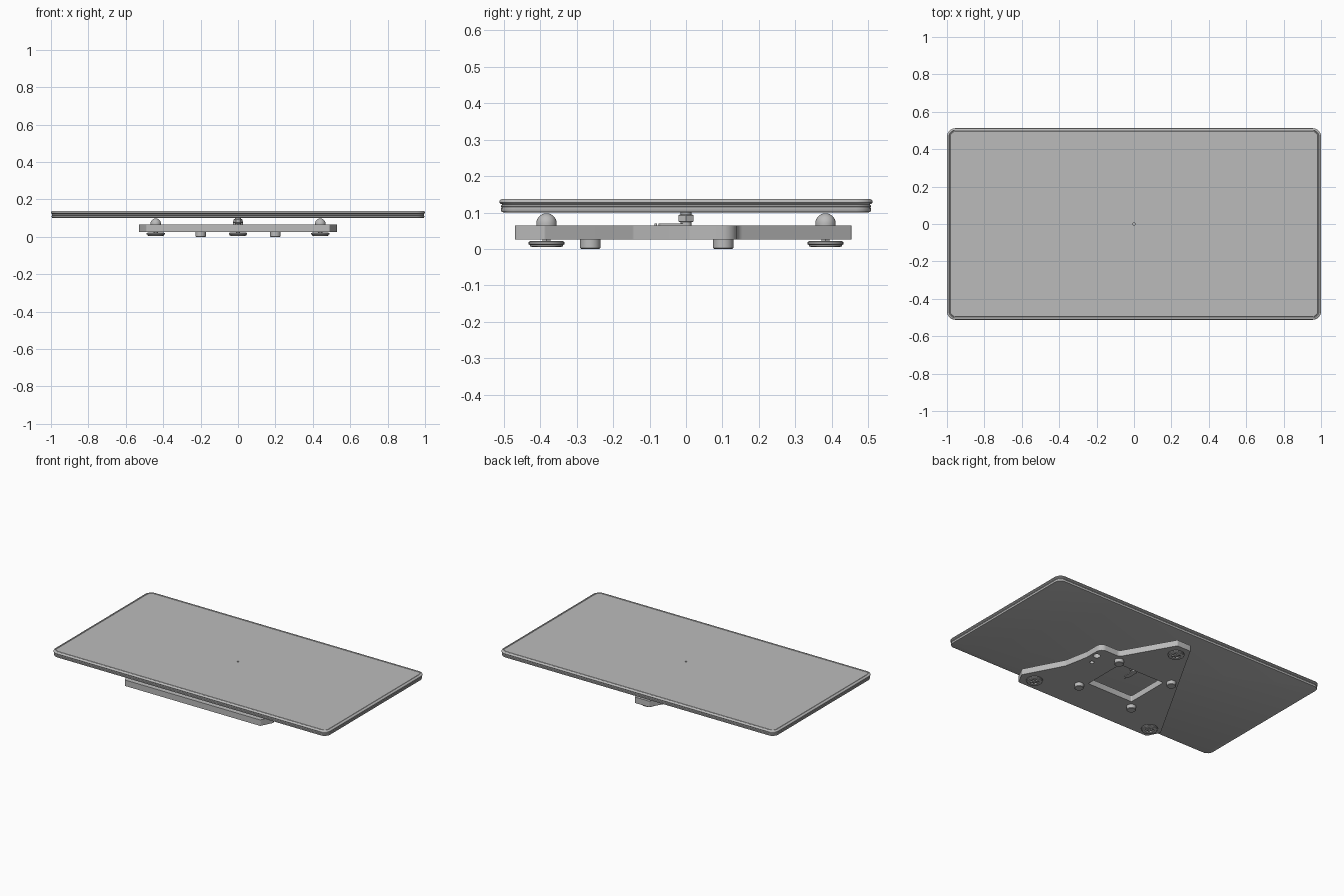
import bpy, bmesh, math
from mathutils import Vector

cube = bpy.data.objects.get("Cube")
if cube:
    bpy.data.objects.remove(cube, do_unlink=True)

grey = bpy.data.materials.new("mid grey")
grey.use_nodes = True
GREY = (0.5, 0.5, 0.5, 1)
grey.diffuse_color = GREY
grey.node_tree.nodes["Principled BSDF"].inputs["Base Color"].default_value = GREY


def finish(obj, angle=35):
    """Give the object its colour and smooth shading with sharp edges."""
    obj.data.materials.clear()
    obj.data.materials.append(grey)
    bpy.ops.object.select_all(action='DESELECT')
    obj.select_set(True)
    bpy.context.view_layer.objects.active = obj
    bpy.ops.object.shade_smooth_by_angle(angle=math.radians(angle))
    return obj


def skin(name, rings, loop=False):
    """Bridge rings of points; cap the ends, or join them when loop is set."""
    bm = bmesh.new()
    rows = [[bm.verts.new(p) for p in ring] for ring in rings]
    n = len(rows[0])
    pairs = list(zip(rows, rows[1:] + rows[:1])) if loop else list(zip(rows, rows[1:]))
    for a, b in pairs:
        for i in range(n):
            j = (i + 1) % n
            bm.faces.new((a[i], a[j], b[j], b[i]))
    if not loop:
        bm.faces.new(rows[0][::-1])
        bm.faces.new(rows[-1])
    bmesh.ops.recalc_face_normals(bm, faces=bm.faces)
    mesh = bpy.data.meshes.new(name)
    bm.to_mesh(mesh)
    bm.free()
    obj = bpy.data.objects.new(name, mesh)
    bpy.context.collection.objects.link(obj)
    return obj


def circle(x, y, r, n=32):
    return [(x + r * math.cos(math.tau * i / n), y + r * math.sin(math.tau * i / n))
            for i in range(n)]


def lathe(name, x, y, profile, n=32, loop=False):
    """Turn an (r, z) profile about a vertical axis."""
    return finish(skin(name, [[(*p, z) for p in circle(x, y, r, n)]
                              for r, z in profile], loop))


def rounded(points, steps=6):
    """Round each (x, y, radius) corner of a polygon."""
    out = []
    for i, (x, y, r) in enumerate(points):
        p = Vector((x, y))
        a = Vector(points[i - 1][:2]) - p
        b = Vector(points[(i + 1) % len(points)][:2]) - p
        if r == 0:
            out.append((x, y))
            continue
        cut = r / math.tan(a.angle(b) / 2)
        start, end = p + a.normalized() * cut, p + b.normalized() * cut
        centre = p + (a.normalized() + b.normalized()).normalized() * r / math.sin(a.angle(b) / 2)
        for k in range(steps + 1):
            d = start.lerp(end, k / steps) - centre
            out.append(tuple(centre + d.normalized() * r))
    return out


def rectangle(x0, x1, y0, y1, r):
    return rounded([(x0, y0, r), (x1, y0, r), (x1, y1, r), (x0, y1, r)])


# Bed plate: stepped edge, bulging lip and shallow rim around the top face
bed_profile = [(.012, .1), (.006, .102), (.004, .105), (.004, .112), (.006, .113),
               (.006, .115), (.004, .116), (.005, .12), (.008, .122), (.003, .124),
               (0, .127), (0, .132), (.002, .135), (.006, .137), (.011, .137),
               (.013, .134), (.016, .134), (.018, .136)]
bed = skin("bed_plate", [[(*p, z) for p in rectangle(-1 + d, 1 - d, -.512 + d, .512 - d, .045 - d)]
                         for d, z in bed_profile])
bpy.ops.mesh.primitive_cylinder_add(vertices=24, radius=.007, depth=.03, location=(0, 0, .137))
cutter = bpy.context.object
cutter.name = "centre_hole_cutter"
cutter.hide_render = True
hole = bed.modifiers.new("centre_hole", 'BOOLEAN')
hole.object = cutter
hole.operation = 'DIFFERENCE'
bpy.context.view_layer.objects.active = bed
bpy.ops.object.modifier_apply(modifier=hole.name)
bpy.data.objects.remove(cutter, do_unlink=True)
finish(bed)

# Triangular carriage with a side tab, a square window and cable holes
outline = rounded([(-.49, -.47, .01), (.49, -.47, .01), (.53, -.39, .01),
                   (.40, -.145, .02), (.37, .01, .03), (.37, .14, .04),
                   (.23, .14, .03), (.05, .455, .01), (-.05, .455, .01),
                   (-.53, -.39, .01)])
loops = [outline, rectangle(-.165, .165, -.22, .07, .008),
         circle(.335, .06, .022), circle(.31, -.015, .013)]
curve = bpy.data.curves.new("carriage", 'CURVE')
curve.dimensions = '2D'
curve.fill_mode = 'BOTH'
curve.extrude = .0195
for points in loops:
    spline = curve.splines.new('POLY')
    spline.points.add(len(points) - 1)
    for point, (x, y) in zip(spline.points, points):
        point.co = (x, y, 0, 1)
    spline.use_cyclic_u = True
carriage = bpy.data.objects.new("carriage", curve)
bpy.context.collection.objects.link(carriage)
carriage.location.z = .0455
bpy.ops.object.select_all(action='DESELECT')
carriage.select_set(True)
bpy.context.view_layer.objects.active = carriage
bpy.ops.object.convert(target='MESH')
carriage = bpy.context.object
finish(carriage)

# Round feet around the window
for i, (x, y) in enumerate([(-.2, -.263), (.2, -.263), (-.2, .102), (.2, .102)]):
    lathe(f"foot_{i + 1}", x, y, [(.025, 0), (.028, .003), (.028, .03)])

# Levelling points: dome above the carriage, hollow thumb wheel below
dome = [(.028, .06)] + [(.028 * math.cos(a), .07 + .028 * math.sin(a))
                        for a in (math.radians(d) for d in range(0, 89, 11))]
wheel = [(.026, .02), (.026, .006), (.038, .005), (.045, .007), (.045, .011),
         (.049, .013), (.049, .019), (.044, .022), (.034, .022), (.034, .02)]
for i, (x, y) in enumerate([(-.44, -.383), (.44, -.383), (0, .383)]):
    lathe(f"dome_{i + 1}", x, y, dome)
    lathe(f"wheel_rim_{i + 1}", x, y, wheel, loop=True)
    lathe(f"wheel_web_{i + 1}", x, y, [(.036, .015), (.036, .021)])
    lathe(f"wheel_hub_{i + 1}", x, y, [(.012, .007), (.012, .028)], 6)
    for k in range(3):
        bpy.ops.mesh.primitive_cube_add(size=1, location=(x, y, .0125))
        spoke = bpy.context.object
        spoke.name = f"wheel_spoke_{i + 1}_{k + 1}"
        spoke.scale = (.056, .008, .008)
        spoke.rotation_euler.z = math.pi * k / 3
        finish(spoke)

# Centre bolt with hex nut under the bed
lathe("centre_bolt", 0, 0, [(.015, .064), (.015, .104)])
lathe("centre_nut", 0, 0, [(.021, .074), (.024, .076), (.024, .092), (.021, .094)], 6)

# Thin sensor tab leading forward from the bolt
tab = rectangle(-.015, .015, -.075, .015, .012)
finish(skin("sensor_tab", [[(*p, z) for p in tab] for z in (.064, .07)]))
lathe("sensor_pin", 0, -.083, [(.004, .06), (.004, .07)], 12)
